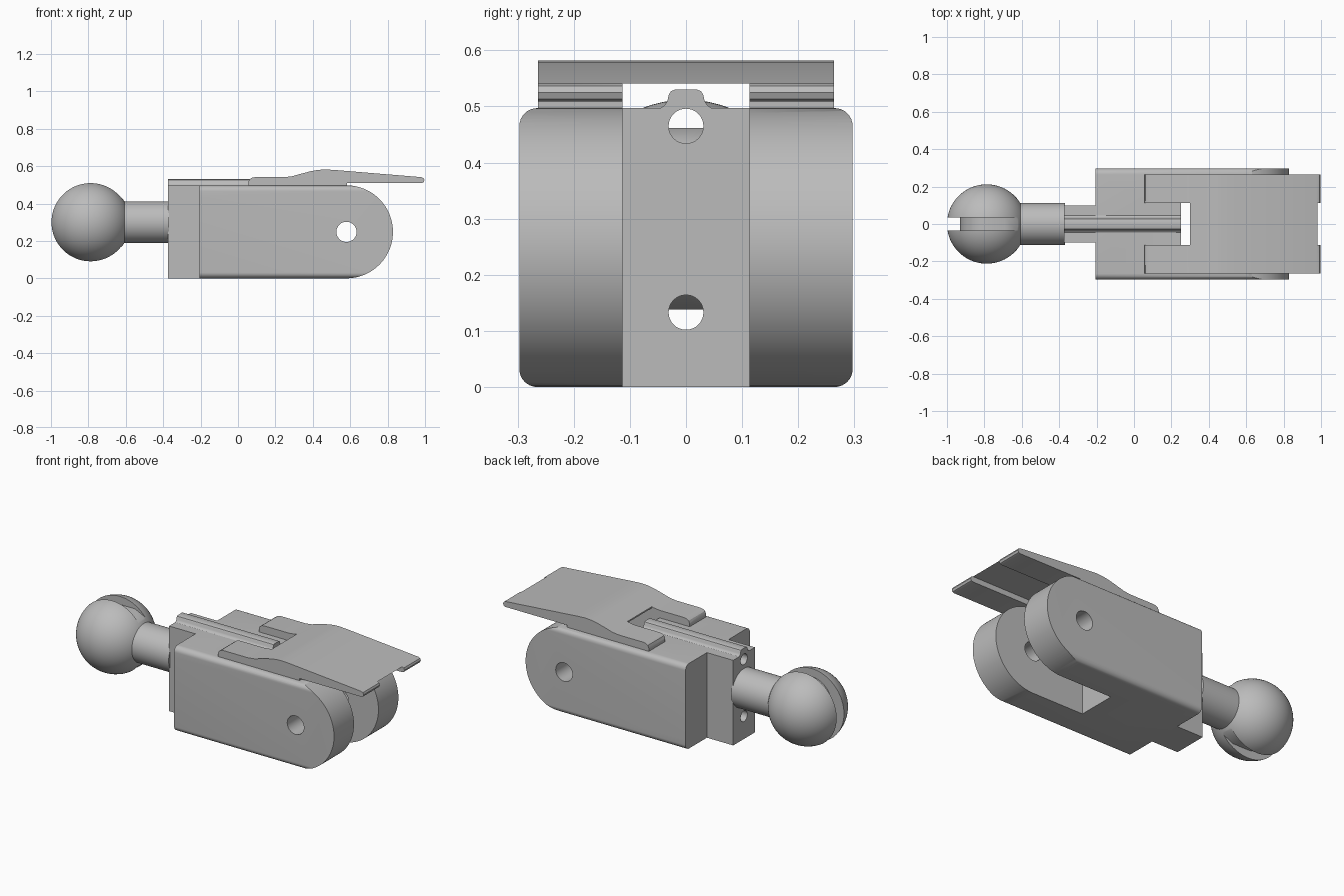
import bpy, bmesh, math
from mathutils import Matrix

cube = bpy.data.objects.get("Cube")
if cube:
    bpy.data.objects.remove(cube, do_unlink=True)

grey = bpy.data.materials.new("light_grey")
grey.use_nodes = True
colour = (0.5, 0.5, 0.5, 1)
grey.diffuse_color = colour
grey.node_tree.nodes["Principled BSDF"].inputs["Base Color"].default_value = colour


def finish(name, bm):
    bmesh.ops.recalc_face_normals(bm, faces=bm.faces)
    mesh = bpy.data.meshes.new(name)
    bm.to_mesh(mesh)
    bm.free()
    mesh.materials.append(grey)
    obj = bpy.data.objects.new(name, mesh)
    bpy.context.collection.objects.link(obj)
    return obj


def prism(name, points, axis, lo, hi):
    """Extrude an (x, z) outline along Y, or a (y, z) outline along X."""
    bm = bmesh.new()
    place = (lambda a, b, d: (a, d, b)) if axis == "Y" else (lambda a, b, d: (d, a, b))
    rings = [[bm.verts.new(place(a, b, d)) for a, b in points] for d in (lo, hi)]
    for ring in rings:
        bm.faces.new(ring)
    n = len(points)
    for i in range(n):
        j = (i + 1) % n
        bm.faces.new((rings[0][i], rings[0][j], rings[1][j], rings[1][i]))
    return finish(name, bm)


def arc(ca, cb, ra, rb, start, end, steps):
    angles = [math.radians(start + (end - start) * i / steps) for i in range(steps + 1)]
    return [(ca + ra * math.cos(t), cb + rb * math.sin(t)) for t in angles]


def box(name, x, y, z):
    return prism(name, [(x[0], z[0]), (x[1], z[0]), (x[1], z[1]), (x[0], z[1])], "Y", *y)


def rod(name, axis, a, b, r, lo, hi, steps=48):
    return prism(name, arc(a, b, r, r, 0, 360, steps)[:-1], axis, lo, hi)


def combine(obj, other, operation="DIFFERENCE"):
    mod = obj.modifiers.new("cut", "BOOLEAN")
    mod.operation, mod.solver, mod.object = operation, "EXACT", other
    bpy.context.view_layer.update()
    graph = bpy.context.evaluated_depsgraph_get()
    mesh = bpy.data.meshes.new_from_object(obj.evaluated_get(graph))
    obj.modifiers.clear()
    obj.data = mesh
    bpy.data.objects.remove(other, do_unlink=True)


half, top, slot = 0.297, 0.497, 0.113
mid = top / 2

# Fork body: rounded section limited by a round-ended side outline
r = 0.032
section = []
for sy, sz, start in ((1, 1, 0), (-1, 1, 90), (-1, -1, 180), (1, -1, 270)):
    section += arc(sy * (half - r), mid + sz * (mid - r), r, r, start, start + 90, 8)
body = prism("fork_body", section, "X", -0.205, 0.9)
outline = [(-0.205, 0)] + arc(0.58, mid, mid, mid, -90, 90, 48) + [(-0.205, top)]
combine(body, prism("side_outline", outline, "Y", -0.4, 0.4), "INTERSECT")
combine(body, box("fork_slot", (0.25, 1), (-slot, slot), (-0.1, 0.6)))
combine(body, rod("pin_hole", "Y", 0.58, mid, 0.054, -0.4, 0.4))

# Narrow block behind the fork
block = box("rear_block", (-0.375, -0.205), (-0.1, 0.1), (0, top))

# Cord holes run lengthwise through block and body
for obj in (block, body):
    for z in (0.133, 0.465):
        combine(obj, rod("cord_hole", "X", 0, z, 0.031, -0.5, 0.4, 32))

# Guide ridge on top
side = [(0.046, top), (0.038, 0.502), (0.033, 0.51), (0.031, 0.52), (0.027, 0.527), (0.02, 0.53)]
prism("guide_ridge", side + [(-y, z) for y, z in reversed(side)], "X", -0.375, 0.25)

# Neck
rod("neck", "X", 0, 0.3, 0.112, -0.64, -0.37, 64)

# Ball with a cord groove wrapping round its far side
bm = bmesh.new()
bmesh.ops.create_uvsphere(bm, u_segments=64, v_segments=40, radius=0.212,
                          matrix=Matrix.Translation((-0.788, 0, 0.3))
                          @ Matrix.Rotation(math.pi / 2, 4, "Y"))
ball = finish("ball", bm)
groove = [(-0.6, 0.42), (-0.69, 0.462)] + arc(-0.79, 0.3, 0.14, 0.162, 90, 270, 32)
groove += [(-0.69, 0.138), (-0.6, 0.18), (-0.6, 0), (-1.1, 0), (-1.1, 0.6), (-0.6, 0.6)]
combine(ball, prism("cord_groove", groove, "Y", -0.034, 0.034))

# Lever plate: side profile, hollow underneath, notched round the ridge
profile = [(0.055, 0.495), (0.055, 0.515), (0.062, 0.53), (0.075, 0.538), (0.09, 0.541),
           (0.25, 0.541), (0.29, 0.546), (0.34, 0.56), (0.39, 0.573), (0.43, 0.58),
           (0.47, 0.582), (0.52, 0.579), (0.98, 0.541), (0.992, 0.536), (0.997, 0.525),
           (0.992, 0.513), (0.982, 0.509), (0.583, 0.509), (0.583, 0.495)]
lever = prism("lever", profile, "Y", -0.264, 0.264)
combine(lever, box("underside_channel", (-0.1, 1.1), (-slot, slot), (0.4, 0.5405)))
combine(lever, box("lever_notch", (-0.1, 0.3), (-slot, slot), (0.4, 0.7)))

# Smooth the curved faces and keep the corners sharp
for obj in bpy.context.collection.objects:
    if obj.type == "MESH" and grey.name in obj.data.materials:
        bpy.ops.object.select_all(action="DESELECT")
        obj.select_set(True)
        bpy.context.view_layer.objects.active = obj
        bpy.ops.object.shade_smooth_by_angle(angle=math.radians(30))
